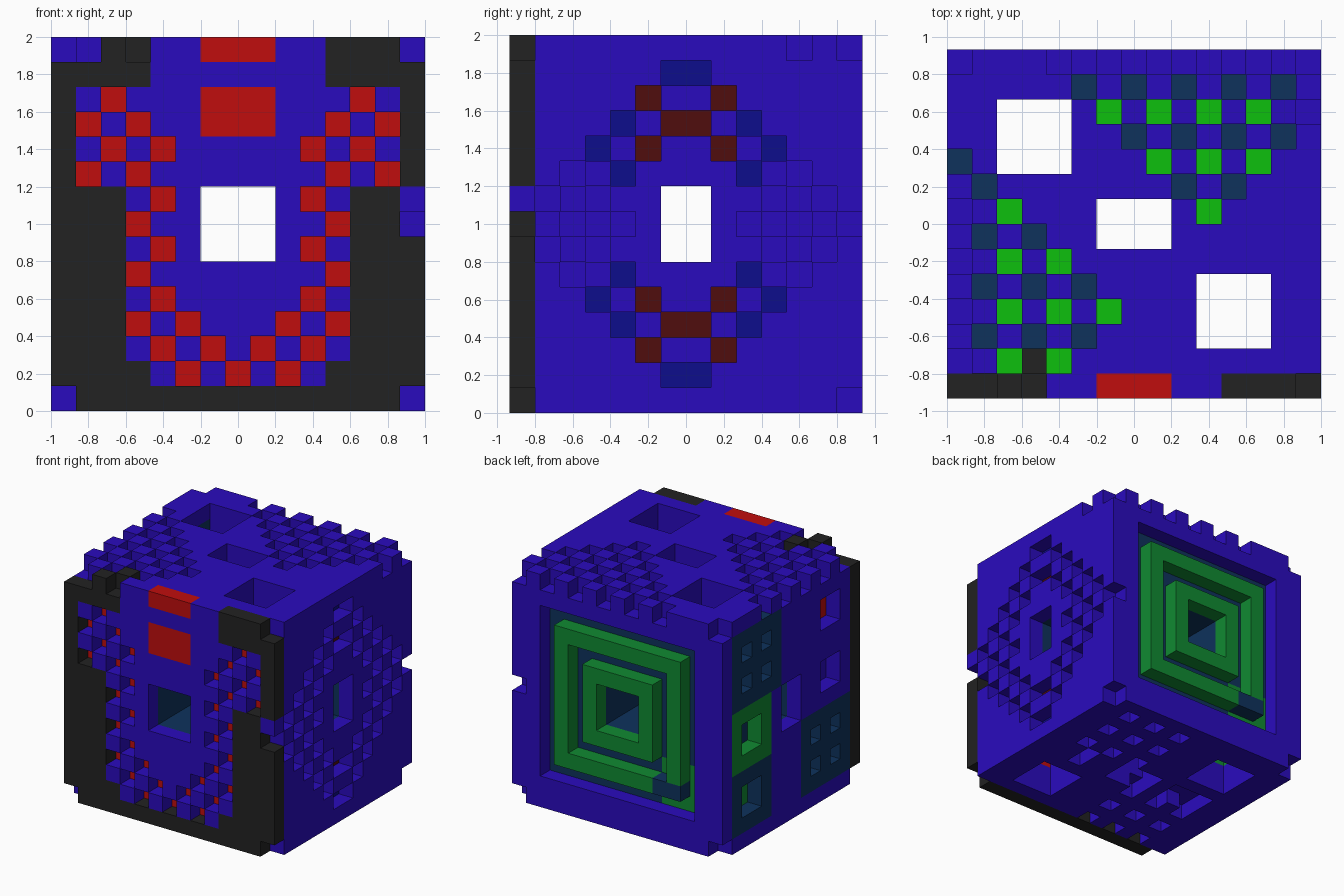
import bpy, bmesh
from mathutils import Vector

cube = bpy.data.objects.get("Cube")
if cube:
    bpy.data.objects.remove(cube, do_unlink=True)

NX, NY, NZ = 15, 14, 15
C = 2 / 15  # block size

# Palette (sRGB 0-255, converted to linear)
PALETTE = {
    "blue": (42, 11, 190), "black": (34, 34, 34), "red": (192, 13, 13),
    "maroon": (80, 13, 13), "dark blue": (13, 13, 140), "navy": (14, 50, 92),
    "bright green": (13, 192, 13), "leaf green": (16, 138, 50),
}
NAMES = list(PALETTE)


def linear(v):
    v /= 255
    return v / 12.92 if v <= 0.04045 else ((v + 0.055) / 1.055) ** 2.4


def make_material(name):
    mat = bpy.data.materials.new(name)
    col = [linear(v) for v in PALETTE[name]] + [1]
    mat.use_nodes = True
    mat.diffuse_color = col
    bsdf = mat.node_tree.nodes["Principled BSDF"]
    bsdf.inputs["Base Color"].default_value = col
    bsdf.inputs["Roughness"].default_value = 0.8
    return mat


MATS = [make_material(n) for n in NAMES]
grid = {}


def cells(xs, ys, zs):
    """All cells in inclusive index ranges."""
    return [(i, j, k) for i in range(xs[0], xs[1] + 1)
            for j in range(ys[0], ys[1] + 1) for k in range(zs[0], zs[1] + 1)]


def fill(xs, ys, zs, colour):
    for c in cells(xs, ys, zs):
        grid[c] = colour


def carve(xs, ys, zs):
    for c in cells(xs, ys, zs):
        grid.pop(c, None)


# Solid body
fill((0, 14), (0, 13), (0, 14), "blue")

# Navy lining around the two horizontal tunnels, green store in one corner
fill((5, 9), (1, 12), (5, 9), "navy")
fill((1, 13), (5, 8), (5, 9), "navy")
fill((1, 4), (8, 12), (2, 4), "leaf green")

# Front: black border around a blue figure
for k in range(NZ):
    half = 3 if k >= 13 else 6 if k >= 9 else 4 if k >= 2 else 3 if k == 1 else -1
    for i in range(NX):
        if abs(i - 7) > half:
            grid[i, 0, k] = "black"
fill((6, 8), (0, 0), (11, 12), "red")
fill((6, 8), (0, 0), (14, 14), "red")
fill((14, 14), (0, 0), (8, 8), "blue")
grid[3, 1, 14] = "black"

# Front checker pockets with red floors: height -> offsets from the centre line
POCKETS = {12: (5,), 11: (4, 6), 10: (3, 5), 9: (4, 6), 8: (3,), 7: (4,), 6: (3,),
           5: (4,), 4: (3,), 3: (2, 4), 2: (1, 3), 1: (0, 2)}
for k, offsets in POCKETS.items():
    for m in offsets:
        for i in {7 - m, 7 + m}:
            grid.pop((i, 0, k), None)
            grid[i, 1, k] = "red"

# Right side: diamond of checker pockets
for j in range(NY):
    for k in range(NZ):
        a, b = int(abs(j - 6.5)), abs(k - 7)
        if a + b in (4, 6) or (a, b) == (2, 0):
            grid.pop((14, j, k), None)
            if abs(b - 4) <= 1 and a <= 1:
                grid[13, j, k] = "maroon"
            elif b >= 2 and a <= 3:
                grid[13, j, k] = "dark blue"

# Left side: coloured panels and pockets
for j0, k0 in ((8, 9), (1, 1)):
    fill((0, 0), (j0, j0 + 4), (k0, k0 + 4), "navy")
    fill((1, 1), (j0, j0 + 4), (k0, k0 + 4), "navy")
    for dj in (1, 3):
        for dk in (1, 3):
            grid.pop((0, j0 + dj, k0 + dk), None)
fill((0, 0), (9, 12), (5, 8), "leaf green")
fill((0, 0), (9, 12), (1, 4), "navy")
for j0, k0, floor in ((10, 6, "navy"), (10, 2, "leaf green"), (2, 11, "red"), (2, 7, "blue")):
    carve((0, 0), (j0, j0 + 1), (k0, k0 + 1))
    fill((1, 1), (j0, j0 + 1), (k0, k0 + 1), floor)

# Back: recess with a navy floor and two square rings
carve((2, 12), (13, 13), (2, 12))
fill((2, 12), (12, 12), (2, 12), "navy")
fill((2, 4), (12, 12), (2, 4), "leaf green")
rings = set()
for r in (4, 2):
    for i, j, k in cells((7 - r, 7 + r), (13, 13), (7 - r, 7 + r)):
        if max(abs(i - 7), abs(k - 7)) == r:
            grid[i, j, k] = "leaf green"
            rings.add((i, j, k))
fill((3, 4), (13, 13), (3, 3), "navy")

# Top: two triangles of checker pockets
for i in range(NX):
    for j in range(NY):
        front_tri = i + abs(j - 3) <= 6
        back_tri = 17 - j <= i <= j + 3
        if (i + j) % 2 and (front_tri or back_tri):
            grid.pop((i, j, 14), None)
            if 0 < i < 14 and 0 < j < 13:
                grid[i, j, 13] = "bright green" if j % 2 else "navy"

# Bottom: small pockets in two opposite quadrants
for i0, j0 in ((8, 8), (2, 1)):
    for di in (0, 2, 4):
        for dj in (0, 2, 4):
            grid.pop((i0 + di, j0 + dj, 0), None)
carve((2, 4), (6, 7), (0, 0))
carve((11, 11), (6, 7), (0, 0))

# Tunnels straight through the body
carve((6, 8), (0, 13), (6, 8))
carve((0, 14), (6, 7), (6, 8))
for i0, i1, j0, j1 in ((6, 8, 6, 7), (2, 4, 9, 11), (10, 12, 2, 4)):
    carve((i0, i1), (j0, j1), (0, 14))

# Missing corner blocks
for i in (0, 14):
    for j in (0, 13):
        for k in (0, 14):
            grid.pop((i, j, k), None)


def part_of(c):
    i, j, k = c
    if c in rings:
        return "back_rings"
    for test, name in ((j == 0, "front_panel"), (i == 14, "right_lattice"), (i == 0, "left_panel"),
                       (k == 14, "top_lattice"), (k == 0, "base"), (j == 13, "back_frame")):
        if test:
            return name
    return "core"


def build_part(name, members):
    """Mesh the exposed block faces of one part."""
    bm = bmesh.new()
    cache = {}

    def vert(p):
        if p not in cache:
            cache[p] = bm.verts.new(((p[0] - NX / 2) * C, (p[1] - NY / 2) * C, p[2] * C))
        return cache[p]

    for c in members:
        for axis in range(3):
            for side in (0, 1):
                n = list(c)
                n[axis] += 2 * side - 1
                if tuple(n) in grid:
                    continue
                u, v = (axis + 1) % 3, (axis + 2) % 3
                quad = []
                for du, dv in ((0, 0), (1, 0), (1, 1), (0, 1)):
                    p = list(c)
                    p[axis] += side
                    p[u] += du
                    p[v] += dv
                    quad.append(vert(tuple(p)))
                face = bm.faces.new(quad if side else quad[::-1])
                face.material_index = NAMES.index(grid[c])
    mesh = bpy.data.meshes.new(name)
    bm.to_mesh(mesh)
    bm.free()
    for m in MATS:
        mesh.materials.append(m)
    bpy.context.collection.objects.link(bpy.data.objects.new(name, mesh))


parts = {}
for c in grid:
    parts.setdefault(part_of(c), []).append(c)
for name, members in parts.items():
    build_part(name, members)
